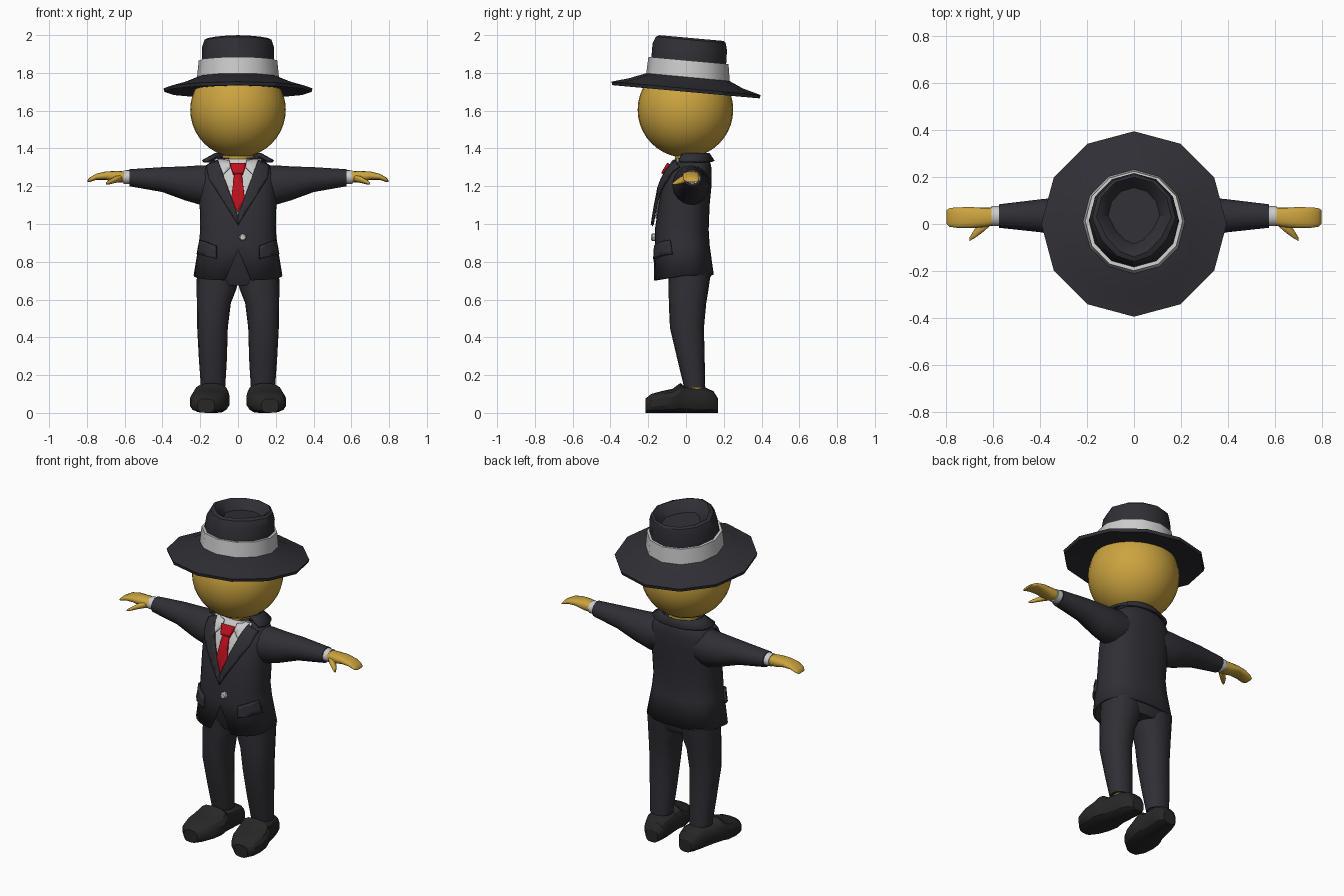
import bpy, bmesh
from math import sin, cos, pi, radians, copysign
from mathutils import Vector
from mathutils.bvhtree import BVHTree


def material(name, rgb):
    m = bpy.data.materials.new(name)
    m.diffuse_color = (*rgb, 1)
    return m


SUIT = material("dark_cloth", (0.029, 0.028, 0.036))
SHOE = material("dark_leather", (0.02, 0.02, 0.02))
SKIN = material("golden_skin", (0.6, 0.37, 0.05))
RED = material("red_cloth", (0.52, 0.005, 0.012))


def finish(name, bm, mat=None, angle=35, solid=0, offset=0):
    bmesh.ops.recalc_face_normals(bm, faces=bm.faces)
    me = bpy.data.meshes.new(name)
    bm.to_mesh(me)
    bm.free()
    ob = bpy.data.objects.new(name, me)
    bpy.context.collection.objects.link(ob)
    if mat:
        me.materials.append(mat)
    bpy.ops.object.select_all(action='DESELECT')
    ob.select_set(True)
    bpy.context.view_layer.objects.active = ob
    bpy.ops.object.shade_smooth_by_angle(angle=radians(angle))
    if solid:
        s = ob.modifiers.new("thickness", 'SOLIDIFY')
        s.thickness, s.offset = solid, offset
    return ob


def skin_rings(rings, caps=(True, True), closed=True):
    bm = bmesh.new()
    vs = [[bm.verts.new(p) for p in r] for r in rings]
    n = len(rings[0])
    for a, b in zip(vs, vs[1:]):
        for i in range(n if closed else n - 1):
            j = (i + 1) % n
            bm.faces.new((a[i], a[j], b[j], b[i]))
    if caps[0]:
        bm.faces.new(vs[0])
    if caps[1]:
        bm.faces.new(vs[-1])
    return bm


def oval(axis, pos, a, b, ra, rb, n=16, p=2.0):
    """Superellipse ring across the axis; first vertex points to -second direction."""
    pts = []
    for i in range(n):
        t = -pi / 2 + 2 * pi * i / n
        c, s = cos(t), sin(t)
        u = a + ra * copysign(abs(c) ** (2 / p), c)
        v = b + rb * copysign(abs(s) ** (2 / p), s)
        pts.append({'x': (pos, u, v), 'y': (u, pos, v), 'z': (u, v, pos)}[axis])
    return pts


def loft(name, axis, rows, mat=None, n=16, p=2.0, caps=(True, True), **kw):
    return finish(name, skin_rings([oval(axis, *r, n=n, p=p) for r in rows], caps), mat, **kw)


# Head and neck
bm = bmesh.new()
bmesh.ops.create_uvsphere(bm, u_segments=32, v_segments=20, radius=0.253)
bmesh.ops.translate(bm, verts=bm.verts, vec=(0, -0.003, 1.605))
finish("head", bm, SKIN)
loft("neck", 'z', [(1.25, 0, 0.03, 0.08, 0.08), (1.42, 0, 0.02, 0.085, 0.085)], SKIN)


# Hat: twelve-sided rings, tilted back, crown pinched towards the front
def hat_ring(z, rx, ry, cy=0.0, pinch=0.0):
    out = []
    for x, y, _ in oval('z', z, 0, 0, rx, ry, n=12):
        x *= 1 - pinch * max(0, -y / ry)
        out.append((x, y + cy, z - 0.09 * (y + cy)))
    return out


finish("hat_brim", skin_rings([hat_ring(*r) for r in (
    (1.715, 0.2, 0.2), (1.70, 0.39, 0.39), (1.718, 0.395, 0.395),
    (1.745, 0.30, 0.30), (1.785, 0.2, 0.205, 0.01))]), SUIT, angle=22)
finish("hat_crown", skin_rings([hat_ring(*r) for r in (
    (1.76, 0.195, 0.205, 0.01), (1.87, 0.192, 0.198, 0.015), (1.94, 0.19, 0.197, 0.02, 0.1),
    (1.977, 0.178, 0.185, 0.025, 0.2), (1.987, 0.16, 0.17, 0.03, 0.3),
    (1.975, 0.14, 0.155, 0.035, 0.35), (1.93, 0.11, 0.12, 0.035, 0.35))]), SUIT, angle=32)
finish("hat_band", skin_rings([hat_ring(*r) for r in (
    (1.768, 0.2, 0.2, 0.01), (1.768, 0.218, 0.222, 0.01),
    (1.867, 0.208, 0.212, 0.013), (1.867, 0.185, 0.19, 0.013))]), angle=32)

# Jacket body: (z, half width, front y, back y)
body = [(0.73, 0.235, -0.172, 0.147), (0.89, 0.208, -0.165, 0.125), (0.97, 0.2, -0.165, 0.12),
        (1.1, 0.203, -0.145, 0.125), (1.2, 0.203, -0.127, 0.135), (1.27, 0.197, -0.1, 0.136),
        (1.31, 0.17, -0.075, 0.133), (1.335, 0.135, -0.058, 0.125), (1.35, 0.1, -0.045, 0.11)]
jacket = loft("jacket_body", 'z', [(z, 0, (f + b) / 2, w, (b - f) / 2) for z, w, f, b in body],
              SUIT, n=28, p=2.5, caps=(False, True), solid=0.014, offset=-1)
for v in jacket.data.vertices[:28]:
    v.co.z -= 0.028 * max(0, -v.co.y / 0.17)
jacket.data.vertices[0].co.z = 0.865
tree = BVHTree.FromPolygons([v.co for v in jacket.data.vertices],
                            [tuple(f.vertices) for f in jacket.data.polygons])


def drape(name, outline, gap, thick, mat=None, side=1):
    """Cut a flat outline into a grid and lay it on the front of the jacket."""
    bm = bmesh.new()
    bm.faces.new([bm.verts.new((side * x, 0, z)) for x, z in outline])
    for k in range(-10, 11):
        for co, no in (((k * 0.025, 0, 0), (1, 0, 0)), ((0, 0, 1.07 + k * 0.03), (0, 0, 1))):
            bmesh.ops.bisect_plane(bm, geom=bm.verts[:] + bm.edges[:] + bm.faces[:],
                                   plane_co=co, plane_no=no)
    for v in bm.verts:
        hit = tree.ray_cast(Vector((v.co.x, -1, v.co.z)), Vector((0, 1, 0)))[0]
        if hit is None:
            hit = tree.find_nearest(Vector((v.co.x, -0.05, v.co.z)))[0]
        v.co.y = hit.y - gap
    return finish(name, bm, mat, solid=thick)


# Shirt, tie and button
drape("shirt_front", [(-0.125, 1.342), (0.125, 1.342), (0, 1.03)], 0.004, 0.006)
drape("tie_blade", [(-0.018, 1.28), (0.018, 1.28), (0.036, 1.13), (0, 1.06), (-0.036, 1.13)],
      0.013, 0.012, RED)
drape("tie_knot", [(-0.043, 1.318), (0.043, 1.318), (0.026, 1.265), (-0.026, 1.265)],
      0.02, 0.022, RED)
loft("jacket_button", 'y', [(-0.185, 0.025, 0.93, 0.014, 0.014),
                            (-0.178, 0.025, 0.93, 0.02, 0.02),
                            (-0.15, 0.025, 0.93, 0.02, 0.02)], n=8)

# Folded jacket collar running round the back of the neck
inner, mid, outer = [], [], []
for i in range(17):
    a = radians(-125 + 250 * i / 16)
    s, c = sin(a), cos(a)
    inner.append((0.105 * s, 0.03 + 0.085 * c, 1.335))
    mid.append((0.125 * s, 0.03 + 0.095 * c, 1.368))
    outer.append(((0.185 + 0.03 * max(0, -c)) * s, 0.03 + 0.115 * c, 1.332))
finish("jacket_collar", skin_rings([inner, mid, outer], (False, False), closed=False),
       SUIT, solid=0.014)

for side, tag in ((-1, "right"), (1, "left")):
    def limb(name, axis, rows, mat=None, **kw):
        """Loft whose x values are mirrored by side."""
        ob = loft(f"{tag}_{name}", axis, rows, mat, **kw)
        if side < 0:
            for v in ob.data.vertices:
                v.co.x *= -1
            ob.data.flip_normals()
        return ob

    # Lapel, shirt collar point and pocket flap
    drape(f"{tag}_shirt_collar", [(0.045, 1.335), (0.115, 1.345), (0.09, 1.25), (0.04, 1.3)],
          0.012, 0.01, None, side)
    drape(f"{tag}_lapel", [(0.105, 1.335), (0.165, 1.305), (0.15, 1.235), (0.0, 0.995),
                           (0.0, 1.045)], 0.018, 0.016, SUIT, side)
    drape(f"{tag}_pocket_flap", [(0.115, 0.885), (0.198, 0.915), (0.212, 0.84), (0.115, 0.815)],
          0.012, 0.016, SUIT, side)

    # Arm
    limb("sleeve", 'x', [(0.1, 0.025, 1.215, 0.09, 0.09), (0.19, 0.027, 1.205, 0.098, 0.106),
                         (0.28, 0.03, 1.215, 0.088, 0.09), (0.4, 0.035, 1.235, 0.07, 0.066),
                         (0.575, 0.034, 1.245, 0.05, 0.045)], SUIT)
    limb("shirt_cuff", 'x', [(0.56, 0.034, 1.248, 0.043, 0.038),
                             (0.607, 0.034, 1.248, 0.042, 0.036)])
    limb("hand", 'x', [(0.58, 0.033, 1.249, 0.036, 0.028), (0.64, 0.028, 1.25, 0.042, 0.031),
                       (0.70, 0.027, 1.256, 0.045, 0.022), (0.75, 0.027, 1.25, 0.044, 0.016),
                       (0.785, 0.028, 1.234, 0.04, 0.012), (0.798, 0.03, 1.226, 0.03, 0.005)],
         SKIN, p=2.5, angle=50)
    limb("thumb", 'x', [(0.615, 0.005, 1.243, 0.015, 0.018), (0.65, -0.015, 1.235, 0.026, 0.018),
                        (0.68, -0.042, 1.222, 0.02, 0.012), (0.70, -0.064, 1.214, 0.008, 0.006)],
         SKIN, n=10, angle=60)

    # Trouser leg, ankle and shoe
    limb("trouser_leg", 'z', [(0.135, 0.132, 0.046, 0.064, 0.056), (0.28, 0.133, 0.027, 0.074, 0.072),
                              (0.45, 0.135, 0.005, 0.081, 0.09), (0.58, 0.128, 0.008, 0.09, 0.099),
                              (0.66, 0.113, 0.014, 0.106, 0.106), (0.74, 0.108, 0.018, 0.11, 0.113)],
         SUIT, p=2.3)
    limb("ankle", 'z', [(0.09, 0.13, 0.05, 0.048, 0.05), (0.145, 0.13, 0.05, 0.05, 0.05)], SKIN)
    shoe = [(-0.215, 0.075, 0.045), (-0.185, 0.1, 0.08), (-0.13, 0.115, 0.1), (-0.07, 0.128, 0.105),
            (-0.03, 0.158, 0.095), (0.0, 0.135, 0.085), (0.1, 0.135, 0.075), (0.145, 0.115, 0.062),
            (0.17, 0.075, 0.04)]
    limb("shoe", 'y', [(y, 0.13 + 0.15 * (0.05 - y), top / 2, w, top / 2) for y, top, w in shoe],
         SHOE, n=14, p=2.8, angle=30)

# Hips of the trousers, hidden under the jacket
loft("trouser_hips", 'z', [(0.675, 0, 0.016, 0.12, 0.095), (0.73, 0, 0.016, 0.21, 0.118),
                           (0.9, 0, -0.01, 0.185, 0.12)], SUIT, n=24, p=2.5)
